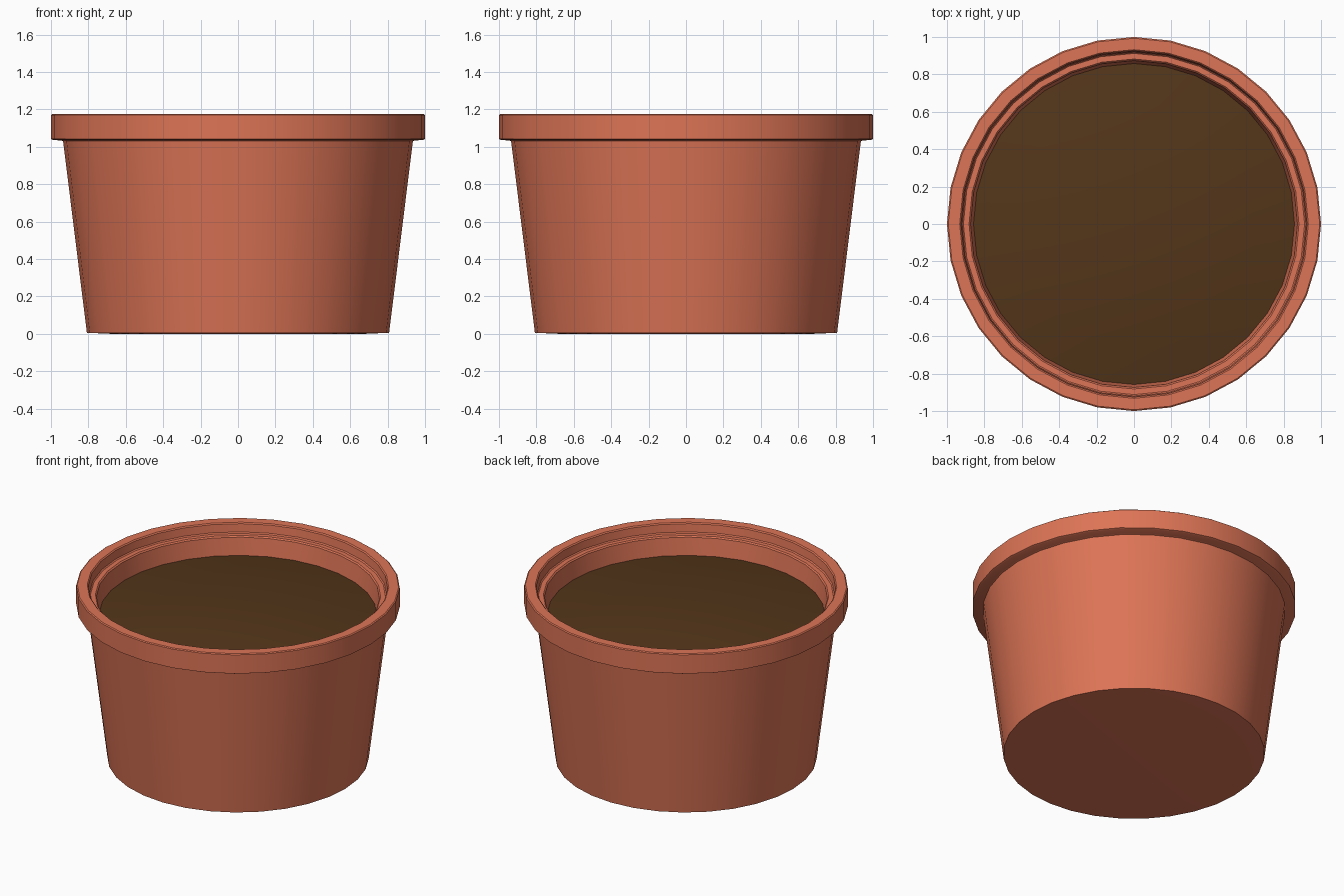
import bpy, bmesh, math

if "Cube" in bpy.data.objects:
    bpy.data.objects.remove(bpy.data.objects["Cube"])

SIDES = 32


def material(name, color):
    m = bpy.data.materials.new(name)
    m.diffuse_color = color
    m.use_nodes = True
    m.node_tree.nodes["Principled BSDF"].inputs["Base Color"].default_value = m.diffuse_color
    return m


def lathe(name, profile, mat):
    """Revolve (radius, z) points around z; a zero radius closes to a single point."""
    bm = bmesh.new()
    rings = []
    for r, z in profile:
        if r == 0:
            rings.append([bm.verts.new((0, 0, z))] * SIDES)
        else:
            rings.append([bm.verts.new((r * math.cos(a), r * math.sin(a), z))
                          for a in (2 * math.pi * i / SIDES for i in range(SIDES))])
    for low, high in zip(rings, rings[1:]):
        for i in range(SIDES):
            j = (i + 1) % SIDES
            corners = list(dict.fromkeys((low[i], low[j], high[j], high[i])))
            bm.faces.new(corners)
    mesh = bpy.data.meshes.new(name)
    bm.to_mesh(mesh)
    bm.free()
    mesh.materials.append(mat)
    obj = bpy.data.objects.new(name, mesh)
    bpy.context.collection.objects.link(obj)
    bpy.context.view_layer.objects.active = obj
    obj.select_set(True)
    bpy.ops.object.shade_smooth_by_angle(angle=math.radians(30))
    obj.select_set(False)
    return obj


clay = material("terracotta", (0.72, 0.175, 0.092, 1))
earth = material("soil", (0.087, 0.036, 0.010, 1))

# Pot: base, tapered wall, overhanging rim, stepped inner lip, hollow inside
lathe("pot", [
    (0, 0), (0.67, 0), (0.808, 0.006),
    (0.935, 1.03), (0.945, 1.034),
    (0.99, 1.037), (1.0, 1.042),
    (1.0, 1.17), (0.993, 1.175),
    (0.932, 1.175), (0.925, 1.168),
    (0.919, 1.115), (0.912, 1.108),
    (0.882, 1.108), (0.874, 1.10),
    (0.858, 0.98), (0.745, 0.06), (0, 0.06),
], clay)

# Soil: gently mounded disc filling the pot
EDGE, RISE = 0.983, 0.07
lathe("soil", [(0.858, EDGE)] + [
    (r, EDGE + RISE * (1 - (r / 0.858) ** 2)) for r in (0.65, 0.43, 0.22, 0)
], earth)
